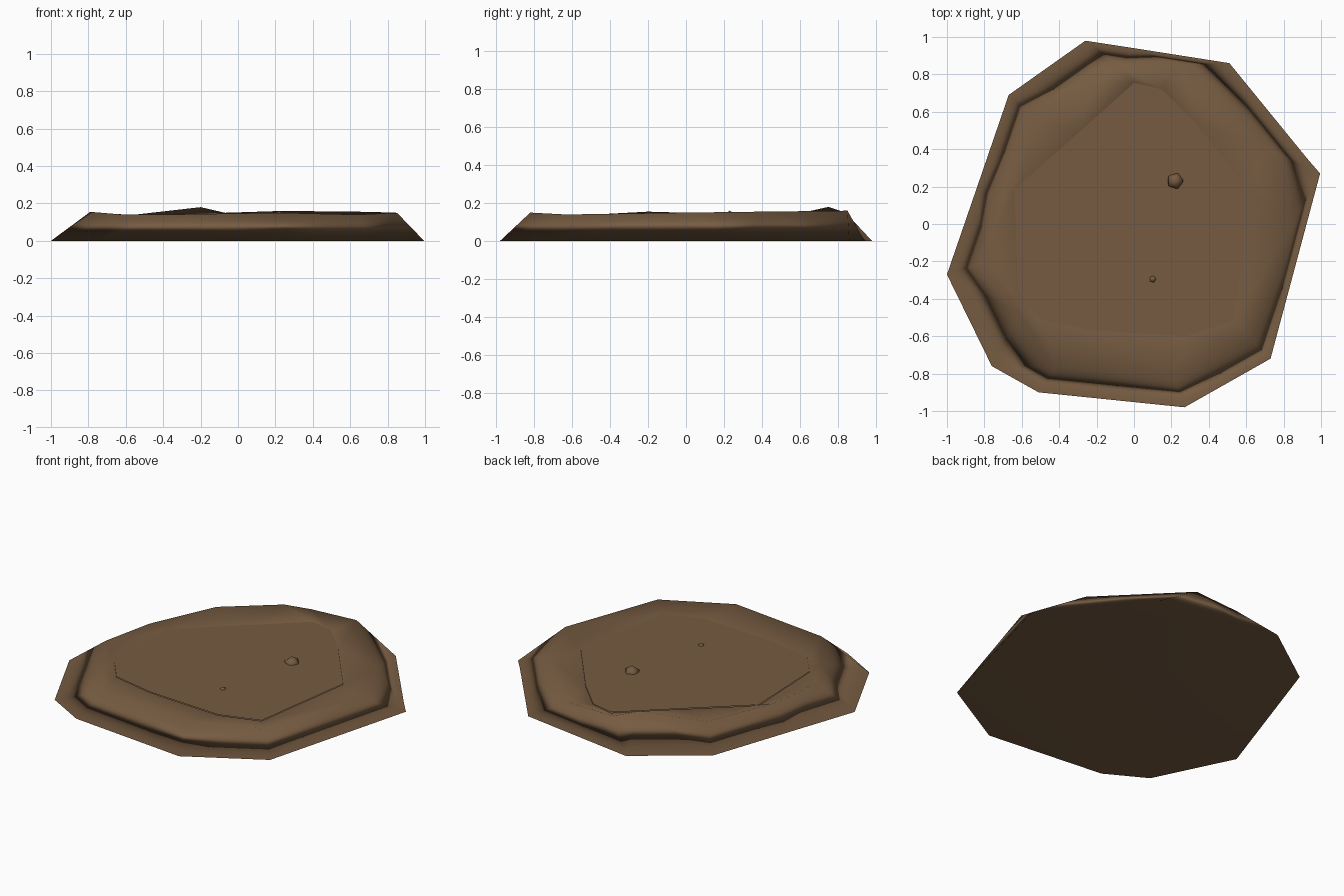
import bpy
import bmesh
from mathutils import Vector

cube = bpy.data.objects.get("Cube")
if cube:
    bpy.data.objects.remove(cube)

mud = bpy.data.materials.new("mud_brown")
mud.use_nodes = True
mud.diffuse_color = (0.18, 0.105, 0.053, 1)
bsdf = mud.node_tree.nodes["Principled BSDF"]
bsdf.inputs["Base Color"].default_value = mud.diffuse_color
bsdf.inputs["Roughness"].default_value = 0.9

# Matching outlines, clockwise from the back: foot, crest and pool edge
foot = [(-.26, .98), (0, .94), (.51, .86), (.93, .345), (.995, .27), (.73, -.72),
        (.27, -.98), (-.51, -.9), (-.76, -.76), (-1, -.27), (-.845, .18), (-.67, .69)]
crest = [(-.2, .75, .18), (-.07, .84, .15), (.24, .85, .16), (.7, .4, .155),
         (.85, 0, .15), (.64, -.63, .14), (.22, -.82, .15), (-.42, -.76, .14),
         (-.61, -.48, .14), (-.79, -.2, .155), (-.73, .15, .145), (-.55, .57, .14)]
pool = [(-.3, .485), (0, .755), (.15, .72), (.33, .54), (.63, .16), (.53, -.52),
        (.28, -.6), (-.22, -.57), (-.5, -.51), (-.62, -.36), (-.64, .18), (-.6, .22)]
POOL_Z = 0.122


def make_object(name, bm, smooth):
    bmesh.ops.recalc_face_normals(bm, faces=bm.faces)
    mesh = bpy.data.meshes.new(name)
    for face in bm.faces:
        face.smooth = smooth
    bm.to_mesh(mesh)
    bm.free()
    mesh.materials.append(mud)
    obj = bpy.data.objects.new(name, mesh)
    bpy.context.collection.objects.link(obj)
    return obj


def ring(bm, points, z=0):
    return [bm.verts.new((p[0], p[1], p[2] if len(p) > 2 else z)) for p in points]


# Mound: flat underside, outer slope, rounded crest and bank down to the pool
bm = bmesh.new()
rings = [ring(bm, foot), ring(bm, crest), ring(bm, pool, POOL_Z - 0.004)]
bm.faces.new(rings[0])
for low, high in zip(rings, rings[1:]):
    for i in range(len(low)):
        j = (i + 1) % len(low)
        bm.faces.new((low[i], low[j], high[j], high[i]))
slopes = [f for f in bm.faces if len(f.verts) == 4]
bmesh.ops.triangulate(bm, faces=slopes, quad_method='SHORT_EDGE')
mound = make_object("mud_mound", bm, True)
weighted = mound.modifiers.new("soft_shading", 'WEIGHTED_NORMAL')
weighted.mode = 'FACE_AREA'

# Flat pool surface
bm = bmesh.new()
surface = bm.faces.new(ring(bm, pool, POOL_Z))
surface.normal_update()
obj = make_object("pool_surface", bm, False)
if obj.data.polygons[0].normal.z < 0:
    obj.data.flip_normals()

# Bubbles standing half out of the pool
for name, centre, radius in (("large_bubble", (.22, .23, .112), .048),
                             ("small_bubble", (.1, -.295, .115), .02)):
    bm = bmesh.new()
    bmesh.ops.create_icosphere(bm, subdivisions=1, radius=radius)
    bmesh.ops.translate(bm, verts=bm.verts, vec=Vector(centre))
    make_object(name, bm, True)
